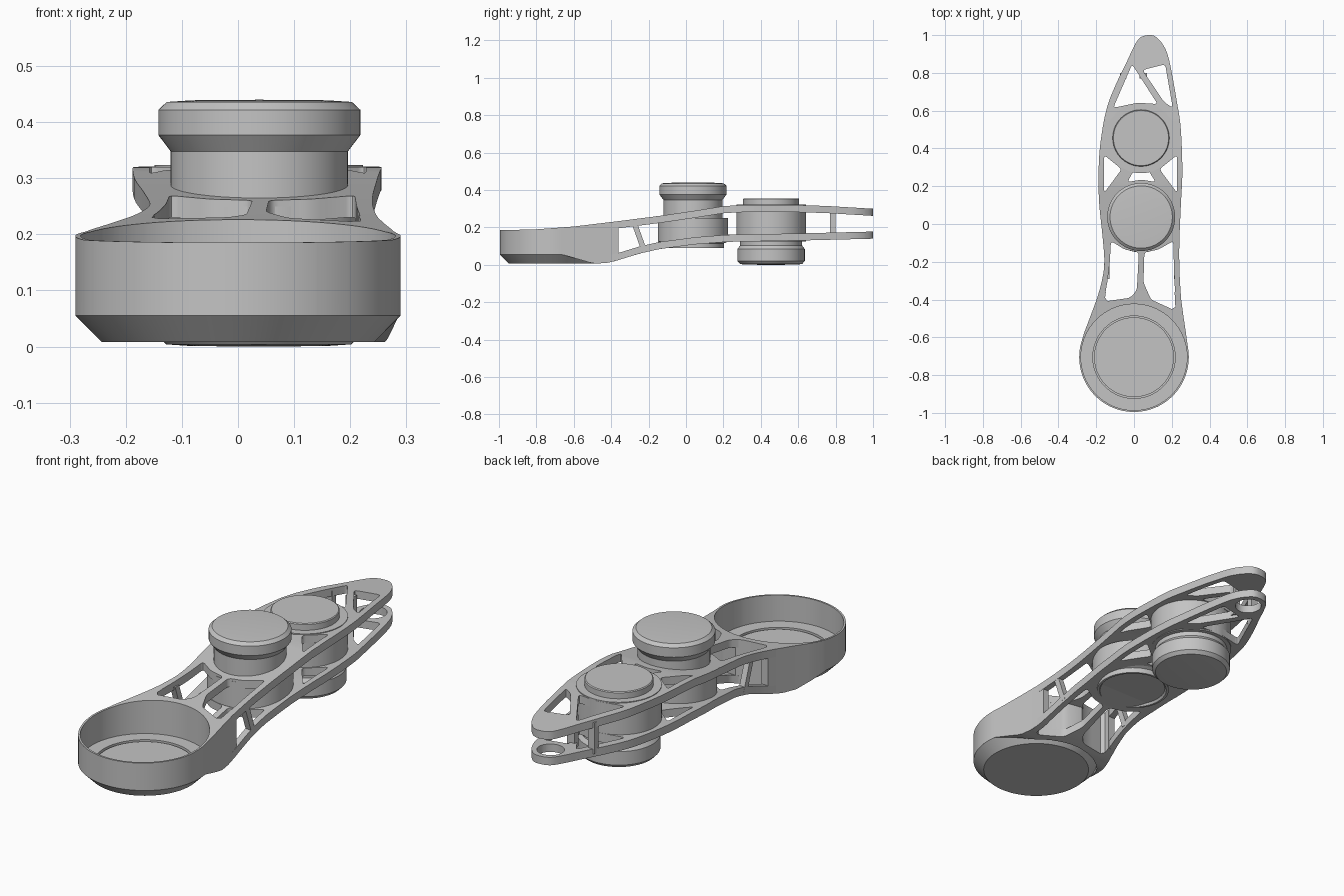
import bpy, bmesh, math
from mathutils import Vector

if "Cube" in bpy.data.objects:
    bpy.data.objects.remove(bpy.data.objects["Cube"], do_unlink=True)

grey = bpy.data.materials.new("light grey")
grey.use_nodes = True
grey.diffuse_color = (0.55, 0.55, 0.55, 1)
grey.node_tree.nodes["Principled BSDF"].inputs["Base Color"].default_value = (0.55, 0.55, 0.55, 1)


def finish(name, bm, loc=(0, 0, 0)):
    """Turn a bmesh into a smooth-shaded object with sharp edges kept."""
    bmesh.ops.recalc_face_normals(bm, faces=bm.faces)
    me = bpy.data.meshes.new(name)
    bm.to_mesh(me)
    bm.free()
    me.materials.append(grey)
    ob = bpy.data.objects.new(name, me)
    ob.location = loc
    bpy.context.collection.objects.link(ob)
    bpy.ops.object.select_all(action='DESELECT')
    ob.select_set(True)
    bpy.context.view_layer.objects.active = ob
    bpy.ops.object.shade_smooth_by_angle(angle=math.radians(30))
    return ob


def lathe(name, profile, x, y, steps=72):
    """Revolve (radius, z) points around a vertical axis."""
    bm = bmesh.new()
    vs = [bm.verts.new((r, 0, z)) for r, z in profile]
    es = [bm.edges.new(p) for p in zip(vs, vs[1:])]
    bmesh.ops.spin(bm, geom=vs + es, cent=(0, 0, 0), axis=(0, 0, 1),
                   angle=math.tau, steps=steps)
    bmesh.ops.remove_doubles(bm, verts=bm.verts, dist=1e-4)
    return finish(name, bm, (x, y, 0))


def circle(cx, cy, r, a0=0, a1=360, n=72):
    full = a1 - a0 == 360
    return [(cx + r * math.cos(math.radians(a0 + (a1 - a0) * i / n)),
             cy + r * math.sin(math.radians(a0 + (a1 - a0) * i / n)))
            for i in range(n if full else n + 1)]


def smooth(pts, n=5):
    """Open Catmull-Rom curve through the points."""
    p = [Vector(q) for q in [pts[0]] + pts + [pts[-1]]]
    out = []
    for a, b, c, d in zip(p, p[1:], p[2:], p[3:]):
        for i in range(n):
            t = i / n
            out.append(tuple(0.5 * (2 * b + (c - a) * t + (2 * a - 5 * b + 4 * c - d) * t * t
                                    + (3 * b - a - 3 * c + d) * t ** 3)))
    return out + [pts[-1]]


def rounded(pts, r=0.018):
    """Polygon with rounded corners."""
    out = []
    for i, q in enumerate(pts):
        b, a, c = Vector(q), Vector(pts[i - 1]), Vector(pts[(i + 1) % len(pts)])
        s = b + (a - b).normalized() * min(r, 0.4 * (a - b).length)
        e = b + (c - b).normalized() * min(r, 0.4 * (c - b).length)
        for k in range(5):
            t = k / 4
            out.append(tuple(s * (1 - t) ** 2 + b * 2 * t * (1 - t) + e * t * t))
    return out


def interp(table):
    def f(y):
        for (y0, z0), (y1, z1) in zip(table, table[1:]):
            if y <= y1:
                return z0 + (z1 - z0) * max(0, (y - y0) / (y1 - y0))
        return table[-1][1]
    return f


def slab(name, outline, holes, zlo, zhi):
    """Plan shape with holes, given a bottom and top height that vary along y."""
    cu = bpy.data.curves.new(name, 'CURVE')
    cu.dimensions, cu.fill_mode = '2D', 'BOTH'
    for pts in [outline] + holes:
        sp = cu.splines.new('POLY')
        sp.points.add(len(pts) - 1)
        sp.use_cyclic_u = True
        for p, (x, y) in zip(sp.points, pts):
            p.co = (x, y, 0, 1)
    tmp = bpy.data.objects.new(name + "_plan", cu)
    bpy.context.collection.objects.link(tmp)
    dg = bpy.context.evaluated_depsgraph_get()
    me = bpy.data.meshes.new_from_object(tmp.evaluated_get(dg))
    bm = bmesh.new()
    bm.from_mesh(me)
    bpy.data.objects.remove(tmp)
    bpy.data.curves.remove(cu)
    bpy.data.meshes.remove(me)
    bmesh.ops.remove_doubles(bm, verts=bm.verts, dist=1e-5)
    for i in range(-24, 25):
        bmesh.ops.bisect_plane(bm, geom=bm.verts[:] + bm.edges[:] + bm.faces[:],
                               plane_co=(0, i * 0.04 + 0.001, 0), plane_no=(0, 1, 0))
    ext = bmesh.ops.extrude_face_region(bm, geom=bm.faces[:], use_keep_orig=True)
    top = {v for v in ext["geom"] if isinstance(v, bmesh.types.BMVert)}
    for v in bm.verts:
        v.co.z = zhi(v.co.y) if v in top else zlo(v.co.y)
    return finish(name, bm)


def strut(name, x0, x1, y_low, y_high, z_low, z_high, w):
    """Upright bar that may lean along y."""
    bm = bmesh.new()
    bmesh.ops.create_cube(bm, size=1)
    for v in bm.verts:
        up = v.co.z > 0
        v.co = (x1 if v.co.x > 0 else x0,
                (y_high if up else y_low) + w * v.co.y,
                z_high if up else z_low)
    return finish(name, bm)


# Heights of the upper and lower surfaces along the length
top_z = interp([(-1, .185), (-.8, .19), (-.6, .205), (-.36, .234), (-.14, .262), (.05, .29),
                (.2, .314), (.3, .32), (.55, .321), (.75, .315), (1, .30)])
low_z = interp([(-1, .055), (-.66, .055), (-.5, .008), (-.43, .009), (-.38, .02), (-.25, .06),
                (-.14, .085), (.05, .11), (.22, .123), (.6, .13), (1, .14)])

# Plan outline of the frame plates
right = [(.262, -.49), (.25, -.4), (.241, -.25), (.24, -.1), (.248, .1), (.256, .28),
         (.248, .5), (.23, .63), (.19, .85), (.162, .935), (.12, .988), (.08, 1.0),
         (.03, .985), (-.005, .93), (-.04, .855), (-.1, .73), (-.145, .61), (-.175, .45),
         (-.187, .3), (-.185, .12), (-.168, -.05), (-.157, -.2), (-.17, -.3),
         (-.198, -.4), (-.235, -.5)]
front_edge = [(-.16, -.455), (-.08, -.42), (0, -.412), (.08, -.42), (.17, -.465)]
outline = smooth(right) + front_edge

# Weight-saving windows
windows = [rounded(w) for w in (
    [(-.01, .845), (-.11, .615), (.02, .642), (.125, .635)],
    [(.045, .815), (.165, .845), (.205, .615), (.16, .645)],
    [(-.158, .365), (-.158, .165), (-.065, .29)],
    [(.228, .365), (.228, .165), (.135, .29)],
    [(-.035, .222), (.0, .285), (.075, .285), (.115, .222), (.04, .235)],
    [(-.122, -.09), (-.128, -.2), (-.14, -.3), (-.16, -.412), (-.02, -.392), (.015, -.35),
     (.026, -.15), (-.05, -.135)],
    [(.055, -.15), (.05, -.31), (.09, -.40), (.222, -.46), (.212, -.25), (.208, -.09),
     (.13, -.135)])]

plate = 0.038
slab("upper_plate", outline, windows, lambda y: top_z(y) - plate, top_z)
slab("lower_plate", outline, windows + [circle(.077, .915, .06, n=40)],
     low_z, lambda y: low_z(y) + plate)

# Cup wall that blends into the neck
neck = [(.274, -.57), (.262, -.49), (.25, -.4), (.245, -.36), (.215, -.36), (.219, -.44),
        (.2, -.45), (.1, -.405), (.07, -.385), (.0, -.375), (-.03, -.392), (-.14, -.408),
        (-.153, -.39), (-.149, -.36), (-.184, -.36), (-.198, -.4), (-.235, -.5), (-.262, -.57)]
slab("cup_wall", circle(0, -.705, .29, 165, 370) + neck, [circle(0, -.705, .281)],
     low_z, top_z)
lathe("cup_floor", [(0, .008), (.243, .008), (.29, .055), (.285, .062), (.218, .062),
                    (.218, .048), (.211, .048), (.211, .056), (0, .056)], 0, -.705)

# Slanted side struts behind the cup
for side, x0, x1 in (("right", .213, .241), ("left", -.158, -.13)):
    strut(side + "_side_strut", x0, x1, -.225, -.275, .08, .22, .03)

# Upright posts near the tip
strut("outer_tip_post", -.075, -.04, .785, .785, .15, .3, .03)
strut("inner_tip_post", .03, .07, .785, .785, .15, .3, .03)

# Middle housing and its upper knob
MX, MY = .038, .037
lathe("middle_housing", [(0, .1), (.148, .1), (.155, .09), (.166, .09), (.166, .115),
                         (.188, .125), (.188, .25), (0, .25)], MX, MY)
lathe("upper_knob", [(0, .2), (.158, .2), (.158, .348), (.18, .377), (.18, .422),
                     (.165, .436), (.12, .439), (0, .44)], MX, MY)

# Rear housing with a top disc and a lower knob
RX, RY = .037, .455
lathe("rear_housing", [(0, .125), (.186, .125), (.186, .324), (0, .324)], RX, RY)
lathe("rear_top_disc", [(0, .31), (.15, .31), (.15, .352), (.146, .356), (0, .356)], RX, RY)
lathe("lower_knob", [(0, .14), (.166, .14), (.166, .103), (.18, .085), (.18, .02),
                     (.165, .004), (.12, .001), (0, 0)], RX, RY)
